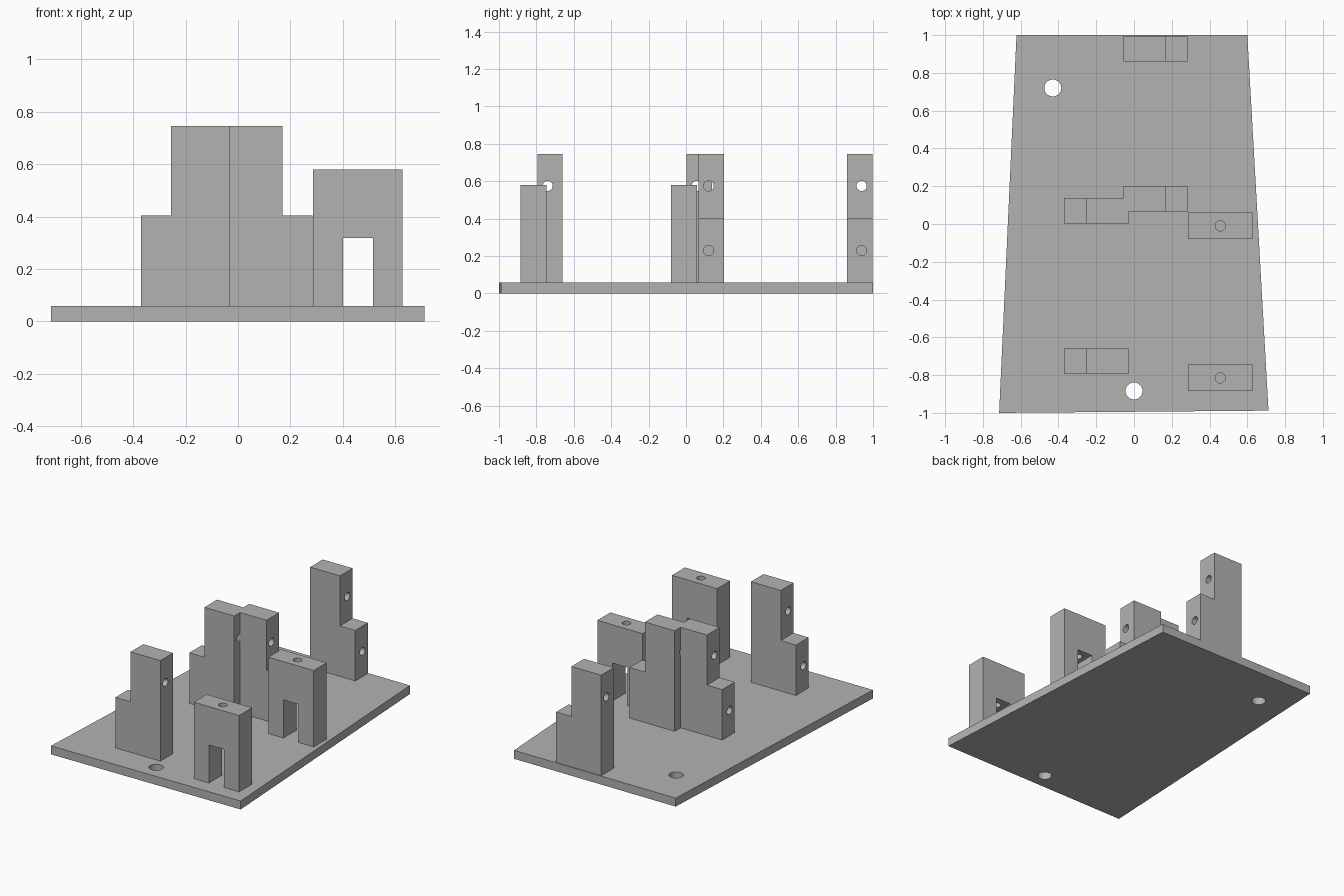
import bpy
import bmesh
from math import pi
from mathutils import Matrix, Vector

old = bpy.data.objects.get("Cube")
if old:
    bpy.data.objects.remove(old, do_unlink=True)

grey = bpy.data.materials.new("plain grey")
grey.use_nodes = True
colour = (0.45, 0.45, 0.45, 1)
grey.diffuse_color = colour
grey.node_tree.nodes["Principled BSDF"].inputs["Base Color"].default_value = colour

PLATE_TOP = 0.058
BOLT_R, PIN_R = 0.045, 0.027


def add_object(name, bm):
    mesh = bpy.data.meshes.new(name)
    bmesh.ops.recalc_face_normals(bm, faces=bm.faces)
    bm.to_mesh(mesh)
    bm.free()
    mesh.materials.append(grey)
    obj = bpy.data.objects.new(name, mesh)
    bpy.context.collection.objects.link(obj)
    return obj


def extrude_profile(name, points, direction):
    """Solid made by sweeping a flat outline along a direction."""
    bm = bmesh.new()
    face = bm.faces.new([bm.verts.new(p) for p in points])
    swept = bmesh.ops.extrude_face_region(bm, geom=[face])["geom"]
    verts = [g for g in swept if isinstance(g, bmesh.types.BMVert)]
    bmesh.ops.translate(bm, verts=verts, vec=direction)
    return add_object(name, bm)


def combine(target, other, operation):
    """Apply a boolean and discard the second solid."""
    other.hide_render = True
    mod = target.modifiers.new("boolean", 'BOOLEAN')
    mod.operation, mod.solver, mod.object = operation, 'EXACT', other
    bpy.context.view_layer.update()
    graph = bpy.context.evaluated_depsgraph_get()
    mesh = bpy.data.meshes.new_from_object(target.evaluated_get(graph))
    target.modifiers.clear()
    target.data = mesh
    bpy.data.objects.remove(other, do_unlink=True)


def drill(target, start, end, radius):
    """Round hole between two points."""
    a, b = Vector(start), Vector(end)
    turn = (b - a).to_track_quat('Z', 'Y').to_matrix().to_4x4()
    bm = bmesh.new()
    bmesh.ops.create_cone(bm, cap_ends=True, segments=32, radius1=radius,
                          radius2=radius, depth=(b - a).length,
                          matrix=Matrix.Translation((a + b) / 2) @ turn)
    combine(target, add_object("drill", bm), 'DIFFERENCE')


def stepped_block(name, back_x, side, y, hole_y):
    """Upright with a low step towards side (+1 or -1) and pin holes along x."""
    low, high = 0.403, 0.745
    step_x, end_x = back_x + side * 0.225, back_x + side * 0.34
    outline = [(back_x, PLATE_TOP), (end_x, PLATE_TOP), (end_x, low),
               (step_x, low), (step_x, high), (back_x, high)]
    block = extrude_profile(name, [(x, y, z) for x, z in outline], (0, 0.136, 0))
    yy = y + hole_y
    drill(block, (back_x - side * 0.1, yy, 0.575), (end_x, yy, 0.575), PIN_R)
    drill(block, (end_x + side * 0.1, yy, 0.23), (end_x - side * 0.17, yy, 0.23), PIN_R)
    return block


def arch_block(name, y):
    """Upright with a doorway slot and a vertical hole down into it."""
    left, right, top = 0.286, 0.628, 0.58
    slot_l, slot_r, slot_top = 0.4, 0.515, 0.318
    outline = [(left, PLATE_TOP), (slot_l, PLATE_TOP), (slot_l, slot_top),
               (slot_r, slot_top), (slot_r, PLATE_TOP), (right, PLATE_TOP),
               (right, top), (left, top)]
    block = extrude_profile(name, [(x, y, z) for x, z in outline], (0, 0.14, 0))
    drill(block, (0.457, y + 0.07, 0.25), (0.457, y + 0.07, 0.7), PIN_R)
    return block


# Tapered base plate with two bolt holes
corners = [(-0.714, -1), (0.712, -0.988), (0.6, 1), (-0.622, 1)]
base = extrude_profile("base_plate", [(x, y, 0) for x, y in corners], (0, 0, PLATE_TOP))
for x, y in [(-0.43, 0.72), (0, -0.884)]:
    drill(base, (x, y, -0.1), (x, y, 0.2), BOLT_R)

# Stepped uprights; the middle pair is fused into one solid
front = stepped_block("front_stepped_block", -0.03, -1, -0.795, 0.055)
middle = stepped_block("middle_stepped_blocks", -0.03, -1, 0.002, 0.055)
partner = stepped_block("middle_partner", -0.056, 1, 0.066, 0.055)
combine(middle, partner, 'UNION')
rear = stepped_block("rear_stepped_block", -0.056, 1, 0.86, 0.079)

# Slotted uprights
arches = [arch_block("front_arch_block", -0.885), arch_block("middle_arch_block", -0.08)]

# Smooth hole walls while keeping the edges crisp
bpy.ops.object.select_all(action='DESELECT')
for obj in [base, front, middle, rear] + arches:
    obj.select_set(True)
bpy.context.view_layer.objects.active = base
bpy.ops.object.shade_smooth_by_angle(angle=pi / 6)
